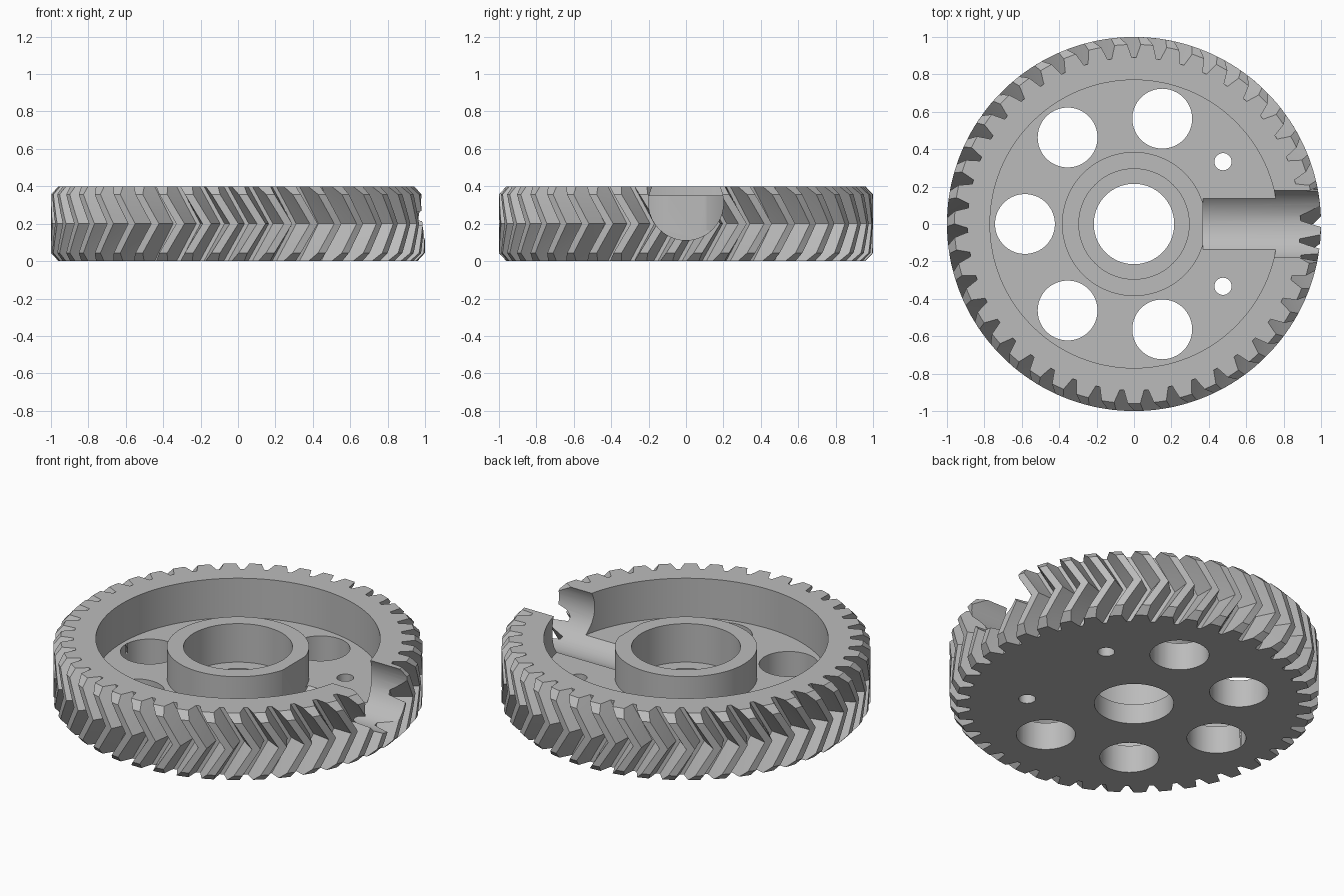
import bpy, bmesh
from math import sin, cos, pi, radians
from mathutils import Matrix

TEETH, HEIGHT, TWIST = 43, 0.4, 0.125

cube = bpy.data.objects.get("Cube")
if cube:
    bpy.data.objects.remove(cube)

steel = bpy.data.materials.new("plain_grey")
steel.use_nodes = True
grey = (0.5, 0.5, 0.5, 1)
steel.diffuse_color = grey
steel.node_tree.nodes["Principled BSDF"].inputs["Base Color"].default_value = grey


def make_object(name, bm):
    bmesh.ops.recalc_face_normals(bm, faces=bm.faces[:])
    mesh = bpy.data.meshes.new(name)
    bm.to_mesh(mesh)
    bm.free()
    mesh.materials.append(steel)
    obj = bpy.data.objects.new(name, mesh)
    bpy.context.collection.objects.link(obj)
    return obj


def loft(bm, rings, wrap=False):
    """Join equal rings of vertices with quads."""
    n = len(rings[0])
    follow = rings[1:] + rings[:1] if wrap else rings[1:]
    for a, b in zip(rings, follow):
        for i in range(n):
            j = (i + 1) % n
            bm.faces.new((a[i], a[j], b[j], b[i]))


def lathe(name, profile, steps=128):
    """Turn a closed (radius, height) profile about z."""
    bm = bmesh.new()
    rings = []
    for r, z in profile:
        rings.append([bm.verts.new((r * cos(2 * pi * i / steps), r * sin(2 * pi * i / steps), z))
                      for i in range(steps)])
    loft(bm, rings, wrap=True)
    return make_object(name, bm)


def toothed_prism(name):
    """Herringbone teeth: a tooth outline twisted one way, then back."""
    flank = [(0.89, 0.060), (0.945, 0.040), (1.0, 0.023)]
    tooth = [(r, -a) for r, a in flank] + [(r, a) for r, a in reversed(flank)]
    bm = bmesh.new()
    rings = []
    for k in range(9):
        z = -0.02 + (HEIGHT + 0.04) * k / 8
        turn = TWIST * (1 - abs(z - HEIGHT / 2) / (HEIGHT / 2)) - pi / 2
        ring = []
        for t in range(TEETH):
            for r, a in tooth:
                angle = turn + a + 2 * pi * t / TEETH
                ring.append(bm.verts.new((r * cos(angle), r * sin(angle), z)))
        rings.append(ring)
    loft(bm, rings)
    bm.faces.new(rings[0])
    bm.faces.new(rings[-1])
    return make_object(name, bm)


def cylinder(name, radius, depth, matrix, segments=64):
    bm = bmesh.new()
    bmesh.ops.create_cone(bm, cap_ends=True, segments=segments, radius1=radius,
                          radius2=radius, depth=depth, matrix=matrix)
    return make_object(name, bm)


def boolean(target, cutter, operation):
    cutter.hide_render = True
    mod = target.modifiers.new("cut", 'BOOLEAN')
    mod.operation, mod.solver, mod.object = operation, 'EXACT', cutter
    bpy.context.view_layer.objects.active = target
    bpy.ops.object.modifier_apply(modifier=mod.name)
    bpy.data.objects.remove(cutter)


# Turned blank: bore, counterbore, hub, sunken web, rim and chamfered edge
gear = lathe("herringbone_gear", [
    (0.215, 0), (0.215, 0.12), (0.295, 0.12), (0.295, 0.35), (0.385, 0.35),
    (0.385, 0.165), (0.77, 0.165), (0.77, HEIGHT), (0.96, HEIGHT),
    (1.02, HEIGHT - 0.065), (1.02, 0.065), (0.96, 0)])

# Teeth
boolean(gear, toothed_prism("teeth"), 'INTERSECT')

# Five lightening holes
for k in range(-2, 3):
    a = pi + radians(52.5) * k
    place = Matrix.Translation((0.583 * cos(a), 0.583 * sin(a), 0.1))
    boolean(gear, cylinder("lightening_hole", 0.16, 0.6, place), 'DIFFERENCE')

# Two small pin holes
for side in (-1, 1):
    place = Matrix.Translation((0.476, 0.333 * side, 0.1))
    boolean(gear, cylinder("pin_hole", 0.046, 0.6, place, 32), 'DIFFERENCE')

# Round slot running from the hub out through the rim
place = Matrix.Translation((0.77, 0, 0.312)) @ Matrix.Rotation(pi / 2, 4, 'Y')
boolean(gear, cylinder("rim_slot", 0.2, 0.8, place), 'DIFFERENCE')

# Smooth round walls, crisp edges
bpy.ops.object.select_all(action='DESELECT')
gear.select_set(True)
bpy.context.view_layer.objects.active = gear
bpy.ops.object.shade_smooth_by_angle(angle=radians(20))
